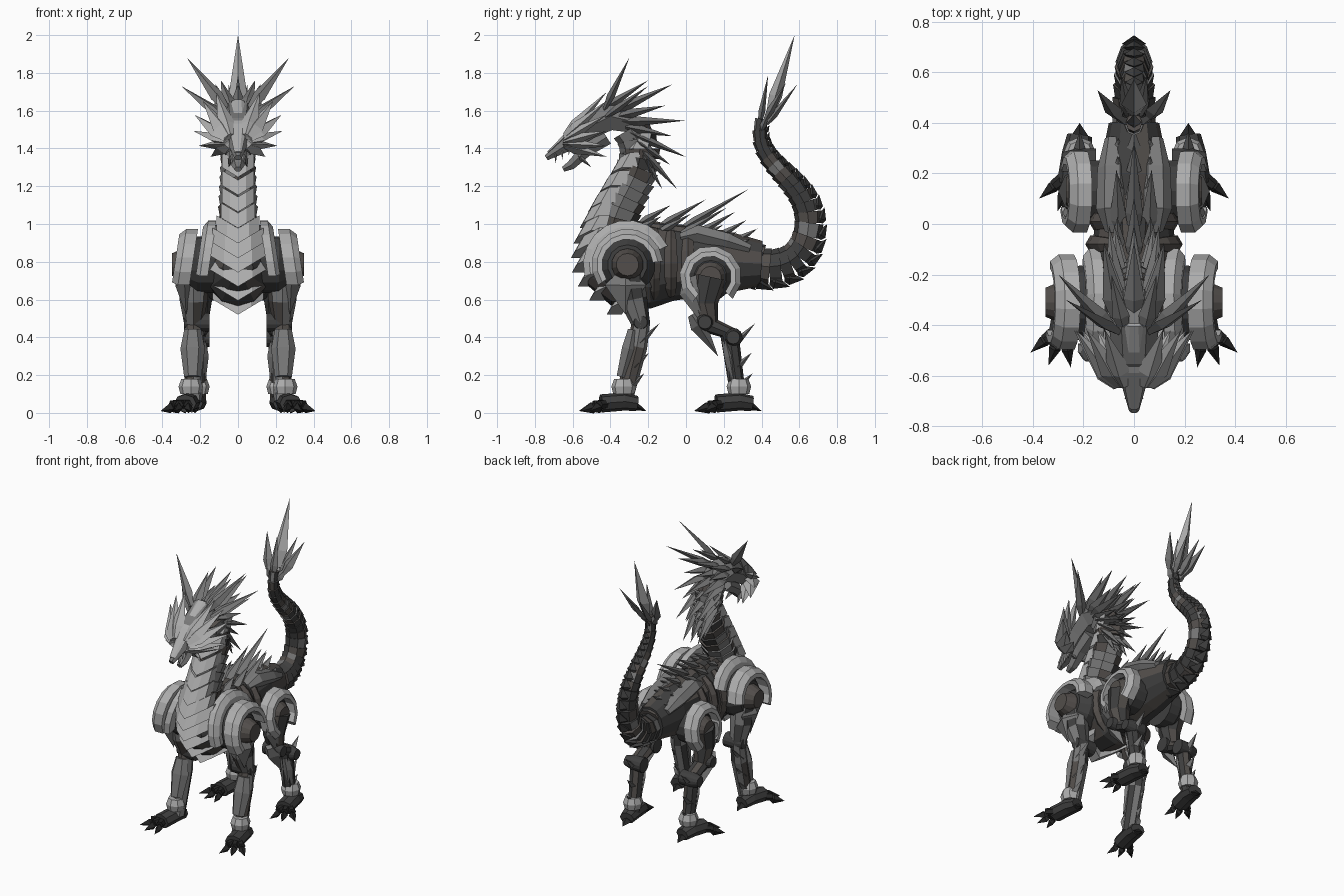
import bpy, bmesh
from math import sin, cos, pi, tau, radians
from mathutils import Vector as V
from mathutils.geometry import interpolate_bezier

cube = bpy.data.objects.get("Cube")
if cube:
    bpy.data.objects.remove(cube)


def material(name, red, green, blue):
    mat = bpy.data.materials.new(name)
    mat.use_nodes = True
    mat.diffuse_color = (red, green, blue, 1)
    shader = mat.node_tree.nodes["Principled BSDF"]
    shader.inputs["Base Color"].default_value = mat.diffuse_color
    return mat


LIGHT = material("light steel", .42, .42, .42)
MID = material("mid steel", .19, .19, .19)
DARK = material("dark steel", .05, .05, .05)
BROWN = material("warm dark grey", .085, .076, .07)
BLACK = material("claw black", .02, .02, .02)


def build(name, materials, maker, mirror=False, patches=False):
    bm = bmesh.new()
    maker(bm)
    bmesh.ops.recalc_face_normals(bm, faces=bm.faces)
    if patches:
        # Scatter the colours over the faces in a regular patchwork
        for i, face in enumerate(bm.faces):
            face.material_index = i * i % 7 % len(materials)
    mesh = bpy.data.meshes.new(name)
    bm.to_mesh(mesh)
    bm.free()
    for mat in materials:
        mesh.materials.append(mat)
    ob = bpy.data.objects.new(name, mesh)
    bpy.context.scene.collection.objects.link(ob)
    if mirror:
        ob.modifiers.new("Mirror", 'MIRROR')


def skin(bm, rings):
    # Closed surface through rings; a ring of one point makes a tip
    rows = [[bm.verts.new(p) for p in ring] for ring in rings]
    for lower, upper in zip(rows, rows[1:]):
        count = len(lower)
        for i in range(count):
            j = (i + 1) % count
            end = [upper[j], upper[i]] if len(upper) > 1 else upper
            bm.faces.new([lower[i], lower[j]] + end)
    for row in (rows[0], rows[-1]):
        if len(row) > 1:
            bm.faces.new(row)


def frame(axis):
    axis = axis.normalized()
    ref = V((0, 0, 1)) if abs(axis.x) > .9 else V((1, 0, 0))
    side = (ref - axis * ref.dot(axis)).normalized()
    return side, axis.cross(side)


def oval(centre, axis, width, thick, count):
    side, up = frame(axis)
    turns = [tau * i / count for i in range(count)]
    return [centre + side * width * cos(a) + up * thick * sin(a) for a in turns]


def tube(bm, points, radii, flat=1, count=8):
    ahead = points[1:] + points[-1:]
    behind = points[:1] + points[:-1]
    skin(bm, [oval(p, a - b, r, r * flat, count)
              for p, a, b, r in zip(points, ahead, behind, radii)])


def limb(bm, x, rows, flat=1, count=8):
    # Tube through (y, z, radius) stations in a side plane
    tube(bm, [V((x, y, z)) for y, z, r in rows], [r for y, z, r in rows], flat, count)


def curve(*controls, count=9):
    return interpolate_bezier(*[V((0, y, z)) for y, z in controls], count)


def blend(start, end, i, path):
    return start + (end - start) * i / (len(path) - 1)


def scales(bm, path, start, end, flat=1.1):
    # Overlapping flared segments
    for i, (p, q) in enumerate(zip(path, path[1:])):
        r = blend(start, end, i, path)
        tube(bm, [p, q + (q - p) * .1], [r * .94, r * 1.05], flat)


def spike(bm, base, tip, width, thick=None):
    base, tip = V(base), V(tip)
    axis = tip - base
    thick = thick or width * .6
    skin(bm, [oval(base, axis, width / 2, thick / 2, 4),
              oval(base + axis / 4, axis, width, thick, 4), [tip]])


def spikes(*rows):
    def maker(bm):
        for row in rows:
            spike(bm, *row)
    return maker


def disc(bm, y, z, radius, inner, outer):
    axis = V((1, 0, 0))
    face = inner + (outer - inner) * .6
    skin(bm, [oval(V((x, y, z)), axis, r, r, 14)
              for x, r in ((inner, radius), (face, radius), (outer, radius * .7))])


def band(bm, y, z, small, large, first, last, inner, outer, count=9):
    # Faceted armour band around a joint, its top leaning inward
    crease, middle = inner + (outer - inner) * .65, (small + large) / 2
    section = ((small, inner), (large, inner), (large, crease), (middle, outer), (small, outer))
    angles = [radians(first + (last - first) * i / count) for i in range(count + 1)]
    skin(bm, [[V((x - r * sin(a) * .15, y + r * cos(a), z + r * sin(a))) for r, x in section]
              for a in angles])


# Trunk and neck
def torso(bm):
    limb(bm, 0, [(-.52, .77, .08), (-.4, .77, .17), (-.2, .78, .19), (-.08, .79, .165),
                 (.03, .79, .15), (.2, .8, .14), (.4, .79, .1)], 1.2, 12)


NECK = curve((-.4, .9), (-.4, 1.15), (-.14, 1.3), (-.29, 1.5), count=12)
build("torso", [DARK, BROWN], torso, patches=True)
build("neck", [DARK, MID, BROWN], lambda bm: scales(bm, NECK, .105, .08, 1.2), patches=True)


# Breast plates: overlapping chevrons that follow the throat
def breast(bm):
    path = curve((-.4, .52), (-.77, .77), (-.52, 1), (-.33, 1.35), count=11)
    for i, p in enumerate(path):
        width = max(.085, .09 + .065 * cos(pi * (i / 8 - .25)))
        skin(bm, [[p + V((k * width, k * k * width * .8 + back, abs(k) * width * .6 + rise))
                   for back, rise in ((.025, .08), (-.02, 0), (.06, 0), (.08, .08))]
                  for k in (-1, -.5, 0, .5, 1)])


def ribs(bm):
    for i in range(3):
        r, y = .185 - i * .015, i * .09 - .17
        angles = [radians(a) for a in range(-60, 80, 20)]
        tube(bm, [V((r * .9 * cos(a), y, .79 + r * 1.1 * sin(a))) for a in angles],
             [.03 * cos(a) + .01 for a in angles], count=6)


def back_spines(scale, x):
    # Row of swept spines, tallest over the loin
    def maker(bm):
        for i, length in enumerate((.2, .3, .45, .25, .2, .15)):
            base = V((x, i * .1 - .25, 1 - i * .02 - x / 2))
            spike(bm, base, base + V((x / 2, .85, .5)) * length * scale, .035)
    return maker


build("breast_plates", [LIGHT], breast)
build("rib_plates", [BROWN], ribs, True)
build("rump_plates", [MID], lambda bm: limb(
    bm, .085, [(-.03, .93, .03), (.06, .95, .065), (.22, .91, .06), (.34, .87, .03)], .8, 6), True)
build("spine_plates", [BROWN, DARK], lambda bm: scales(
    bm, curve((-.3, .98), (-.1, .98), (.1, .95), (.4, .85)), .06, .07, .6), patches=True)
build("back_spines", [MID], back_spines(1, 0))
build("side_spines", [MID], back_spines(.7, .06), True)

# Tail with outer barbs and end blades
TAIL = curve((.3, .8), (.5, .73), (.64, .8), (.65, 1)) + curve(
    (.65, 1), (.65, 1.25), (.33, 1.3), (.4, 1.55), count=13)[1:]


def barbs(bm):
    for i, (p, q) in enumerate(zip(TAIL, TAIL[1:])):
        r = blend(.09, .03, i, TAIL)
        axis = (q - p).normalized()
        out = frame(axis)[1]
        spike(bm, p + out * r * .9, p + axis * r * 1.2 + out * r * 1.4, r * .7)


build("tail", [MID, DARK, BROWN], lambda bm: scales(bm, TAIL, .088, .028), patches=True)
build("tail_barbs", [DARK], barbs)
build("tail_blade", [LIGHT], spikes(((0, .44, 1.57), (0, .575, 2), .05, .035)))
build("tail_front_blade", [MID], spikes(((0, .39, 1.53), (0, .435, 1.79), .03)))
build("tail_side_blades", [MID], spikes(((.02, .4, 1.5), (.09, .44, 1.6), .03),
                                        ((.06, .42, 1.55), (.145, .53, 1.75), .035),
                                        ((.02, .43, 1.53), (.05, .59, 1.74), .03)), True)


# Head, jaw and mane
def face_plates(bm):
    for angle in range(-60, 80, 26):
        a = radians(angle)
        reach = V((cos(a), 0, sin(a)))
        spike(bm, V((.03, -.64, 1.44)) + reach * .03, V((.05, -.42, 1.52)) + reach * .19, .05)


def teeth(bm):
    for i in range(4):
        root = V((.028, i * .035 - .69, 1.37 + i * .02))
        spike(bm, root, root - V((0, 0, .05)), .01)


def mane(x, spread):
    # Fan of blades turning from the crown down the nape
    def maker(bm):
        for i in range(8):
            t = i / 7
            a = radians(25 - 85 * t)
            base = V((x * (1 - t / 3), .12 * t - .37, 1.6 - .2 * t))
            length = .33 - .08 * (i % 2)
            spike(bm, base, base + V((spread * (1 - t), cos(a), sin(a))) * length, .042)
    return maker


build("skull", [MID], lambda bm: limb(
    bm, 0, [(-.27, 1.54, .08), (-.4, 1.57, .1), (-.52, 1.51, .085), (-.6, 1.44, .06),
            (-.74, 1.35, .02)], .85, 6))
build("lower_jaw", [MID], lambda bm: limb(
    bm, 0, [(-.42, 1.46, .06), (-.53, 1.39, .05), (-.61, 1.31, .035), (-.65, 1.29, .02)], .8, 6))
build("nose_ridge", [LIGHT], lambda bm: limb(
    bm, 0, [(-.4, 1.65, .035), (-.58, 1.52, .05), (-.73, 1.38, .02)], .35, 6))
build("face_plates", [LIGHT], face_plates, True)
build("teeth", [LIGHT], teeth, True)
build("eyes", [BLACK], spikes(((.055, -.62, 1.47), (.115, -.53, 1.53), .016)), True)
build("chin_spikes", [MID], spikes(((.03, -.57, 1.36), (.05, -.5, 1.3), .02)), True)
build("horns", [MID], spikes(((.06, -.43, 1.61), (.27, -.3, 1.88), .035),
                             ((.08, -.42, 1.57), (.3, -.2, 1.73), .035),
                             ((.04, -.42, 1.62), (.09, -.2, 1.76), .035)), True)
build("mane", [MID], mane(.07, .15), True)
build("crest", [MID], mane(0, 0))

# Shoulder and hip armour, centred on the joints
SHOULDER, HIP = (-.31, .785), (.13, .72)
build("shoulder_bands", [LIGHT], lambda bm: (
    band(bm, *SHOULDER, .135, .19, 5, 215, .24, .335),
    band(bm, *SHOULDER, .17, .235, 25, 195, .15, .215)), True)
build("hip_bands", [LIGHT], lambda bm: band(bm, *HIP, .11, .165, -45, 235, .19, .275), True)
build("joint_cups", [DARK], lambda bm: (
    disc(bm, *SHOULDER, .15, .12, .28), disc(bm, *HIP, .125, .1, .23)), True)
build("joint_discs", [BROWN], lambda bm: (
    disc(bm, *SHOULDER, .085, .2, .35), disc(bm, *HIP, .08, .18, .27)), True)
build("thigh_plates", [MID], spikes(((.285, -.32, .73), (.275, -.32, .52), .05, .11),
                                    ((.24, .02, .72), (.24, .11, .44), .045, .08)), True)

# Legs
build("front_legs", [DARK, MID, BROWN], lambda bm: limb(
    bm, .235, [(-.31, .78, .08), (-.28, .6, .075), (-.24, .47, .05), (-.26, .35, .055),
               (-.33, .06, .045)]), True, True)
build("rear_legs", [DARK, BROWN], lambda bm: limb(
    bm, .21, [(.13, .72, .09), (.1, .58, .07), (.13, .46, .05), (.23, .42, .05),
              (.28, .06, .04)]), True, True)
build("knee_joints", [DARK], lambda bm: [
    disc(bm, y, z, .05, .15, .285) for y, z in ((-.24, .48), (.1, .48), (.25, .4))], True)
build("shin_plates", [MID], lambda bm: (
    limb(bm, .24, [(-.28, .44, .045), (-.3, .34, .065), (-.34, .19, .045)], .7, 6),
    limb(bm, .21, [(.21, .38, .04), (.23, .3, .055), (.25, .18, .04)], .6, 6),
    spike(bm, (.22, .03, .52), (.22, .17, .3), .06, .045)), True)


# Leg spurs, cuffs and feet, repeated at both ankles
def at_ankles(maker):
    def both(bm):
        for ankle in (V((.25, -.33, 0)), V((.215, .28, 0))):
            maker(bm, ankle)
    return both


def spurs(bm, ankle):
    for rise, reach in ((.12, .12), (.22, .13), (.34, .18)):
        root = ankle + V((0, -ankle.y * rise / 2, rise))
        spike(bm, root, root + V((0, reach * .75, reach * .75)), .035)


def cuff(bm, ankle):
    tube(bm, [ankle + V((0, 0, z)) for z in (.1, .14, .18)], [.055, .065, .05])


def foot(bm, ankle):
    ball = ankle + V((.03, -.07, .05))
    tube(bm, [ankle + V((0, .07, .05)), ankle + V((.01, 0, .06)), ball - V((0, .05, 0))],
         [.05, .06, .06], .8)


def claws(bm, ankle):
    ball = ankle + V((.03, -.07, .05))
    for angle in (-40, -70, -100):
        a = radians(angle)
        tip = ball + V((cos(a), sin(a), 0)) * .17
        tip.z = .01
        knuckle = ball.lerp(tip, .55) + V((0, 0, .015))
        tube(bm, [ball, knuckle], [.028, .024], count=6)
        spike(bm, ball.lerp(tip, .45), tip, .024, .03)
    spike(bm, ankle + V((0, .05, .04)), ankle + V((0, .12, .01)), .035)


build("leg_spurs", [MID], at_ankles(spurs), True)
build("ankle_cuffs", [LIGHT], at_ankles(cuff), True)
build("feet", [DARK], at_ankles(foot), True)
build("claws", [BLACK], at_ankles(claws), True)
